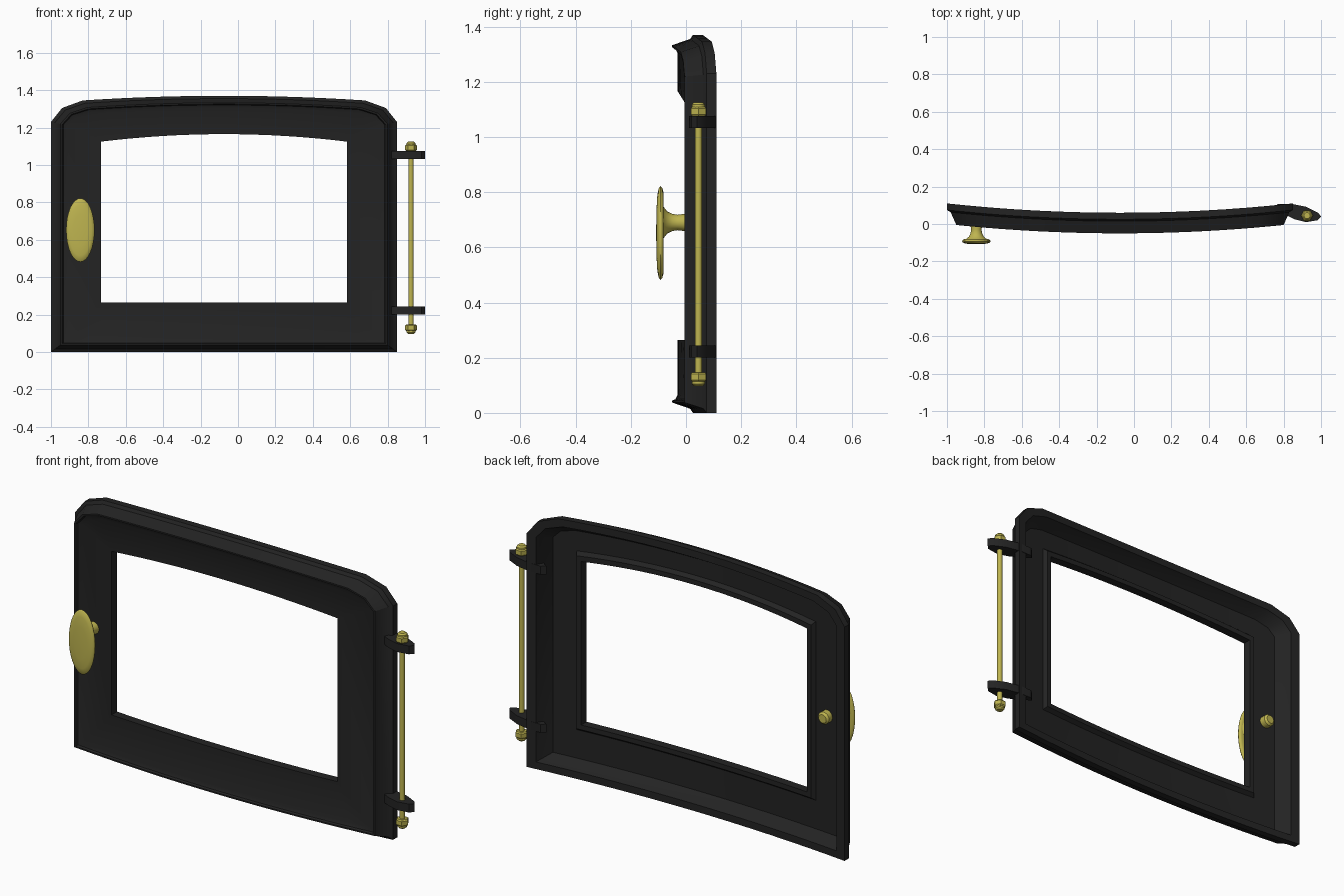
import bpy, bmesh, math
from mathutils import Matrix, Vector

if "Cube" in bpy.data.objects:
    bpy.data.objects.remove(bpy.data.objects["Cube"])


def material(name, rgb):
    m = bpy.data.materials.new(name)
    m.use_nodes = True
    m.diffuse_color = (*rgb, 1)
    m.node_tree.nodes["Principled BSDF"].inputs["Base Color"].default_value = (*rgb, 1)
    return m


iron = material("cast_iron_black", (0.017, 0.017, 0.017))
brass = material("brass", (0.52, 0.46, 0.08))


def finish(name, bm, mat, angle=35):
    bmesh.ops.remove_doubles(bm, verts=bm.verts, dist=0.0005)
    bmesh.ops.recalc_face_normals(bm, faces=bm.faces)
    me = bpy.data.meshes.new(name)
    bm.to_mesh(me)
    bm.free()
    me.materials.append(mat)
    ob = bpy.data.objects.new(name, me)
    bpy.context.collection.objects.link(ob)
    bpy.ops.object.select_all(action="DESELECT")
    ob.select_set(True)
    bpy.context.view_layer.objects.active = ob
    bpy.ops.object.shade_smooth_by_angle(angle=math.radians(angle))
    return ob


def bridge(bm, rings, close=False):
    """Skin a list of equally long closed vertex rings."""
    pairs = list(zip(rings, rings[1:]))
    if close:
        pairs.append((rings[-1], rings[0]))
    for a, b in pairs:
        for i in range(len(a)):
            j = (i + 1) % len(a)
            bm.faces.new((a[i], a[j], b[j], b[i]))


# Door frame: arched outlines joined into a hollow section, bowed forward
MID, HALF, BOW, STEPS = -0.075, 0.925, 0.05, 16


def outline(half, bottom, side, shoulder, crown, corner):
    flat = half - corner
    rise = shoulder - side
    right = [(half, side), (half - 0.35 * corner, side + 0.65 * rise)]
    top = []
    for i in range(STEPS + 1):
        t = 1 - 2 * i / STEPS
        top.append((flat * t, shoulder + (crown - shoulder) * (1 - t * t)))
    left = [(-x, z) for x, z in reversed(right)]
    base = [(half * (2 * i / STEPS - 1), bottom) for i in range(STEPS + 1)]
    return right + top + left + base


def outer(inset):
    v = 0.75 * inset
    return outline(HALF - inset, v, 1.23 - 0.3 * v, 1.345 - v, 1.37 - v, 0.17 - 0.5 * inset)


def window(grow):
    return outline(0.657 + grow, 0.265 - grow, 1.125 + grow, 1.125 + grow, 1.165 + grow, 0)


section = [
    (outer(0), 0.11), (outer(0), 0.075), (outer(0.02), 0.065),   # flange
    (outer(0.05), 0.0), (outer(0.06), 0.0),                      # front rim
    (outer(0.066), 0.012), (outer(0.09), 0.02),                  # cove
    (window(0), 0.02), (window(0), 0.065), (window(0.025), 0.065),  # window lip
    (window(0.04), 0.045), (outer(0.1), 0.045),                  # back channel
    (outer(0.065), 0.085), (outer(0.05), 0.11),
]
bm = bmesh.new()
rings = []
for pts, depth in section:
    rings.append([bm.verts.new((x + MID, depth + BOW * ((x / HALF) ** 2 - 1), z))
                  for x, z in pts])
bridge(bm, rings, close=True)
finish("door_frame", bm, iron)


def lathe(name, profile, matrix, mat, sides=32, angle=35):
    """Revolve (radius, height) points about z, then place with a matrix."""
    bm = bmesh.new()
    rings = []
    for r, h in profile:
        rings.append([bm.verts.new((r * math.cos(2 * math.pi * i / sides),
                                    r * math.sin(2 * math.pi * i / sides), h))
                      for i in range(sides)])
    bridge(bm, rings)
    bm.faces.new(rings[0])
    bm.faces.new(rings[-1])
    bmesh.ops.transform(bm, matrix=matrix, verts=bm.verts)
    return finish(name, bm, mat, angle)


# Handle: oval plate on a flared stem, both turned about the y axis
turn = Matrix.Rotation(-math.pi / 2, 4, "X")
plate = [(0.1, -0.108), (0.5, -0.107), (0.8, -0.104), (0.95, -0.099), (1, -0.093),
         (0.96, -0.086), (0.85, -0.081), (0.6, -0.084), (0.2, -0.084)]
lathe("handle_plate", plate,
      Matrix.Translation((-0.843, 0, 0.652)) @ Matrix.Diagonal((0.076, 1, 0.17, 1)) @ turn,
      brass, angle=60)
stem = [(0.068, -0.088), (0.055, -0.08), (0.04, -0.068), (0.031, -0.05), (0.028, -0.03),
        (0.032, 0), (0.032, 0.06), (0.022, 0.07)]
lathe("handle_stem", stem, Matrix.Translation((-0.843, 0, 0.69)) @ turn, brass, sides=24)

# Hinge pin with a hexagonal nut and cap at each end
pin = Vector((0.925, 0.045, 0))
place = Matrix.Translation(pin)
lathe("hinge_pin", [(0.013, 0.11), (0.013, 1.11)], place, brass, sides=16)
nut = [(0.026, 0), (0.032, 0.006), (0.032, 0.028), (0.026, 0.034)]
cap = [(0.024, 0.032), (0.024, 0.042), (0.016, 0.05)]
for label, z, flip in (("top", 1.075, 1), ("bottom", 0.147, -1)):
    m = Matrix.Translation(pin + Vector((0, 0, z))) @ Matrix.Diagonal((1, 1, flip, 1))
    lathe(label + "_nut", nut, m, brass, sides=6, angle=20)
    lathe(label + "_cap", cap, m, brass, sides=16)

# Hinge lugs: a rounded plan extruded upward
plan = [(0.75, 0.09), (0.77, 0.108), (0.84, 0.108), (0.92, 0.092), (0.985, 0.06),
        (1.0, 0.04), (0.98, 0.02), (0.92, 0.01), (0.86, 0.025), (0.81, 0.05)]
for label, low in (("top", 1.032), ("bottom", 0.2)):
    bm = bmesh.new()
    rings = [[bm.verts.new((x, y, z)) for x, y in plan] for z in (low, low + 0.044)]
    bridge(bm, rings)
    for ring in rings:
        bm.faces.new(ring)
    finish(label + "_hinge_lug", bm, iron)
